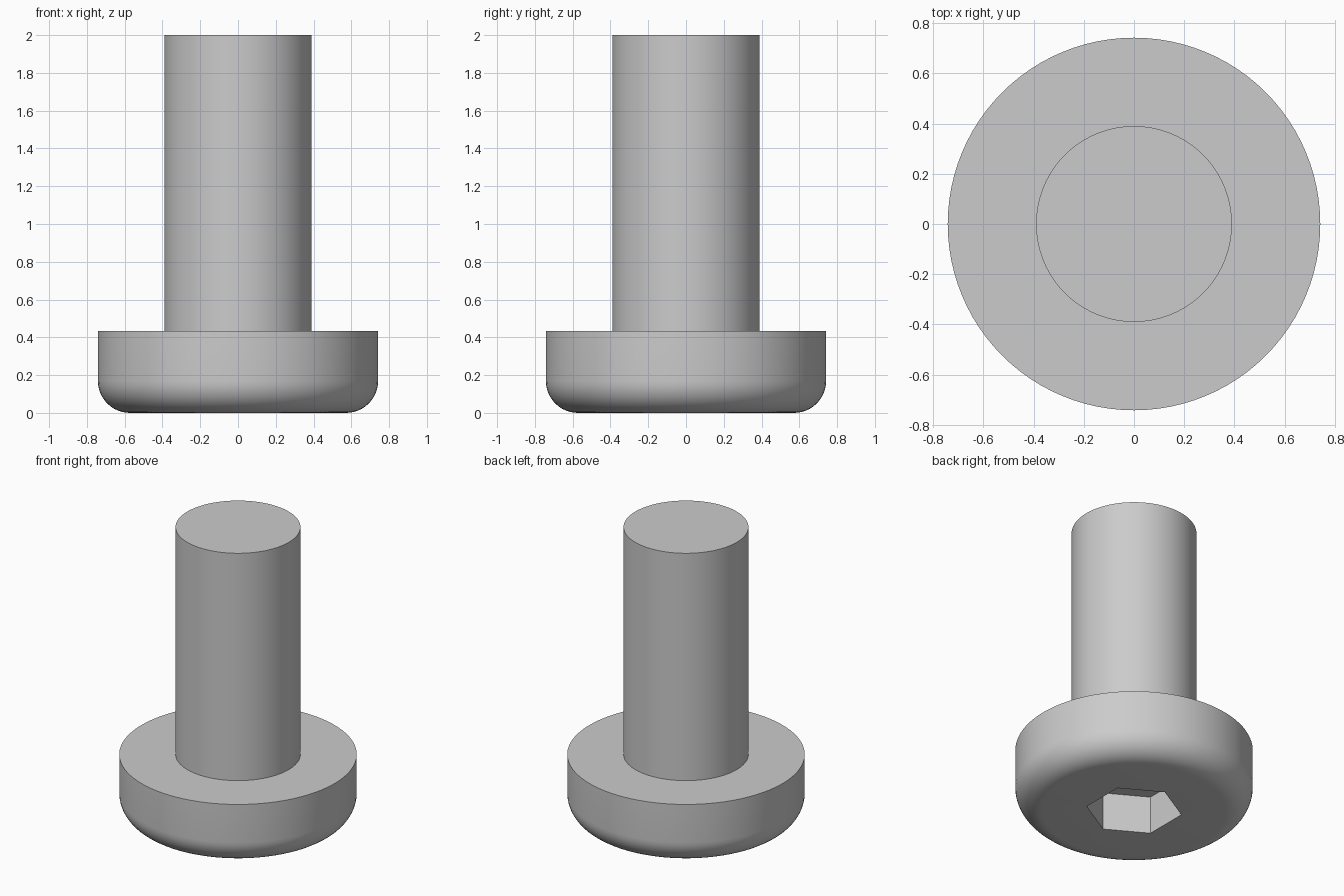
import bpy, bmesh, math

if "Cube" in bpy.data.objects:
    bpy.data.objects.remove(bpy.data.objects["Cube"])

SEGMENTS = 96
HEAD_R, HEAD_H, FILLET = 0.742, 0.433, 0.17
SHAFT_R, HEIGHT = 0.39, 2.0
SOCKET_R, SOCKET_DEPTH = 0.30, 0.26

grey = bpy.data.materials.new("plain grey")
grey.diffuse_color = (0.6, 0.6, 0.6, 1)
grey.use_nodes = True
grey.node_tree.nodes["Principled BSDF"].inputs["Base Color"].default_value = grey.diffuse_color


def add_object(name, bm):
    bmesh.ops.recalc_face_normals(bm, faces=bm.faces)
    mesh = bpy.data.meshes.new(name)
    bm.to_mesh(mesh)
    bm.free()
    mesh.materials.append(grey)
    obj = bpy.data.objects.new(name, mesh)
    bpy.context.collection.objects.link(obj)
    return obj


# Screw body: rounded head and shaft turned from one profile
profile = []
for i in range(13):
    a = math.radians(-90 + 90 * i / 12)
    profile.append((HEAD_R - FILLET + FILLET * math.cos(a), FILLET + FILLET * math.sin(a)))
profile += [(HEAD_R, HEAD_H), (SHAFT_R, HEAD_H), (SHAFT_R, HEIGHT)]

bm = bmesh.new()
rings = []
for r, z in profile:
    rings.append([bm.verts.new((r * math.cos(2 * math.pi * k / SEGMENTS),
                                r * math.sin(2 * math.pi * k / SEGMENTS), z))
                  for k in range(SEGMENTS)])
for low, high in zip(rings, rings[1:]):
    for k in range(SEGMENTS):
        n = (k + 1) % SEGMENTS
        bm.faces.new((low[k], low[n], high[n], high[k]))
bm.faces.new(rings[0][::-1])
bm.faces.new(rings[-1])
screw = add_object("screw_body", bm)

# Hexagonal drive socket cut into the underside of the head
bm = bmesh.new()
hexes = [[bm.verts.new((SOCKET_R * math.cos(math.radians(30 + 60 * k)),
                        SOCKET_R * math.sin(math.radians(30 + 60 * k)), z))
          for k in range(6)] for z in (-0.2, SOCKET_DEPTH)]
for k in range(6):
    n = (k + 1) % 6
    bm.faces.new((hexes[0][k], hexes[0][n], hexes[1][n], hexes[1][k]))
bm.faces.new(hexes[0][::-1])
bm.faces.new(hexes[1])
cutter = add_object("socket_cutter", bm)
cutter.hide_render = True

bpy.context.view_layer.objects.active = screw
screw.select_set(True)
mod = screw.modifiers.new("socket", 'BOOLEAN')
mod.operation = 'DIFFERENCE'
mod.solver = 'EXACT'
mod.object = cutter
bpy.ops.object.modifier_apply(modifier=mod.name)
bpy.data.objects.remove(cutter)

# Smooth round surfaces, crisp rims and socket edges
bpy.ops.object.shade_smooth_by_angle(angle=math.radians(30))
